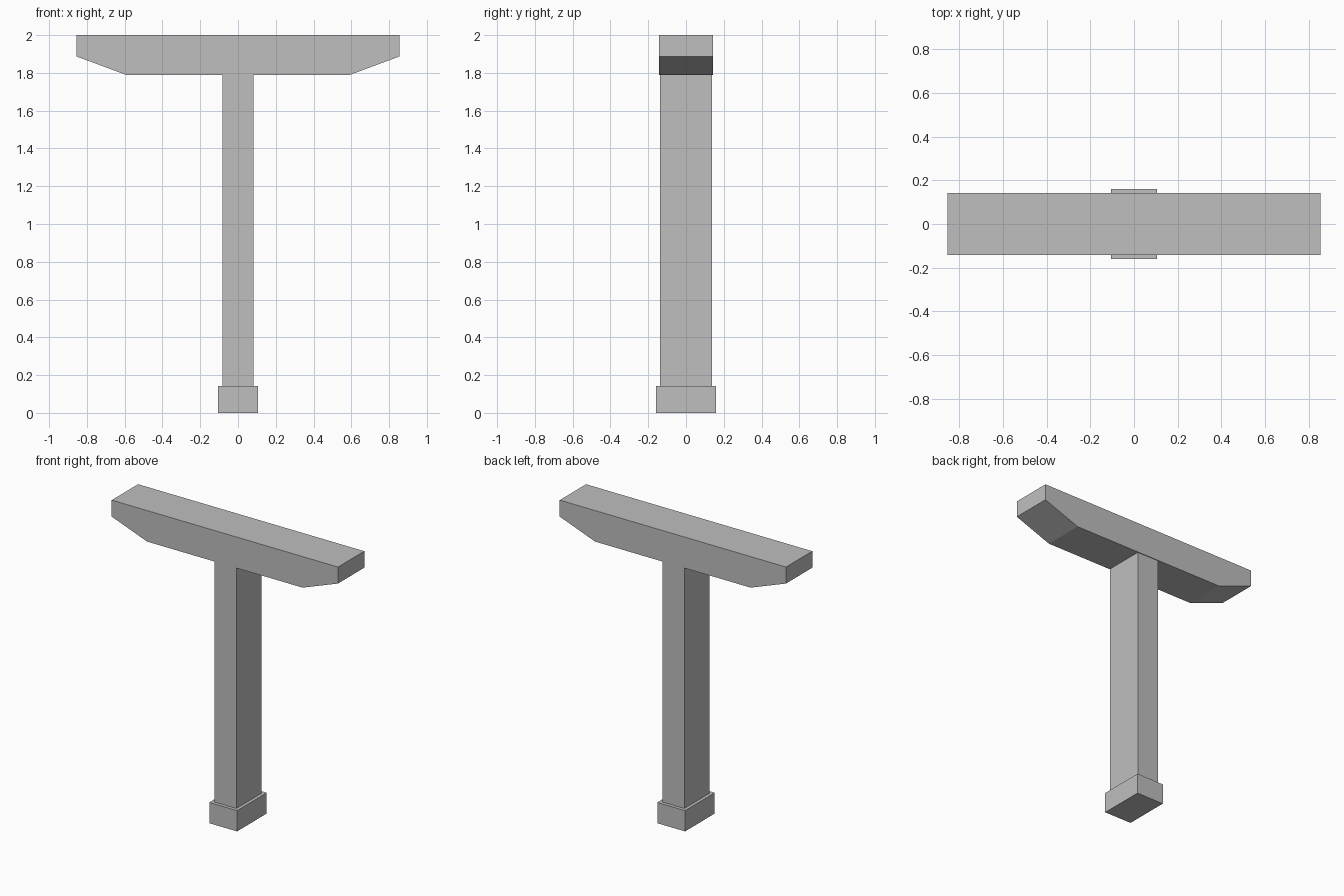
import bpy
import bmesh

cube = bpy.data.objects.get("Cube")
if cube:
    bpy.data.objects.remove(cube, do_unlink=True)

concrete = bpy.data.materials.new("concrete_grey")
concrete.use_nodes = True
GREY = (0.52, 0.52, 0.52, 1)
concrete.diffuse_color = GREY
concrete.node_tree.nodes["Principled BSDF"].inputs["Base Color"].default_value = GREY


def extrude_profile(name, half_profile, half_depth):
    """Mirror a right-hand x/z outline and extrude it along y."""
    outline = half_profile + [(-x, z) for x, z in reversed(half_profile)]
    bm = bmesh.new()
    face = bm.faces.new([bm.verts.new((x, -half_depth, z)) for x, z in outline])
    result = bmesh.ops.extrude_face_region(bm, geom=[face])
    moved = [v for v in result["geom"] if isinstance(v, bmesh.types.BMVert)]
    bmesh.ops.translate(bm, verts=moved, vec=(0, 2 * half_depth, 0))
    bmesh.ops.recalc_face_normals(bm, faces=bm.faces)
    mesh = bpy.data.meshes.new(name)
    bm.to_mesh(mesh)
    bm.free()
    mesh.materials.append(concrete)
    obj = bpy.data.objects.new(name, mesh)
    bpy.context.collection.objects.link(obj)
    return obj


BASE_TOP, BEAM_BOTTOM = 0.142, 1.788

# Footing block
extrude_profile("footing", [(0.105, 0), (0.105, BASE_TOP)], 0.16)

# Rectangular column
extrude_profile("column", [(0.083, BASE_TOP), (0.083, BEAM_BOTTOM)], 0.137)

# Cap beam with sloped underside at both ends
extrude_profile("cap_beam",
                [(0.588, BEAM_BOTTOM), (0.855, 1.887), (0.855, 2)], 0.142)
